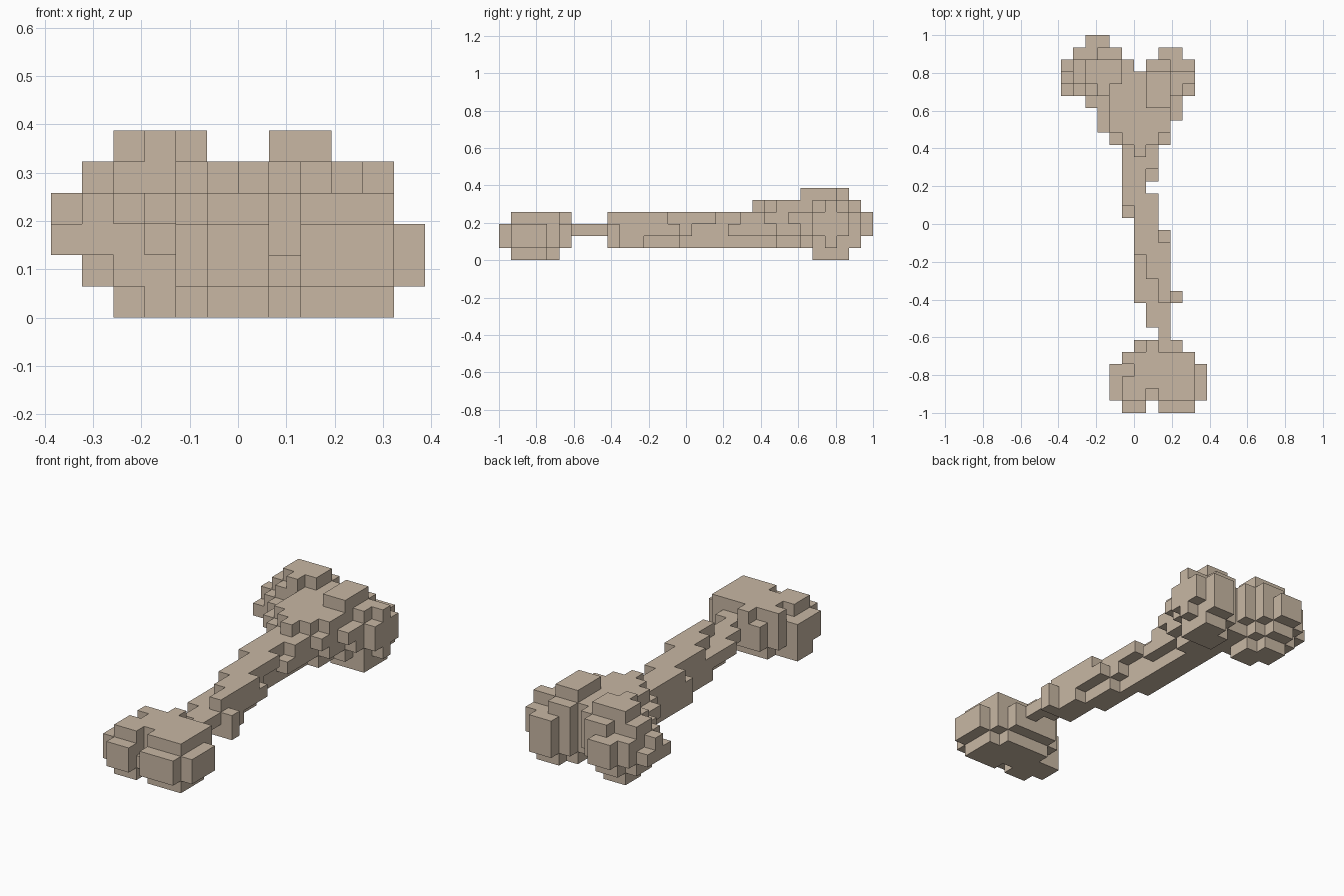
import bpy, bmesh
from mathutils import Vector

if "Cube" in bpy.data.objects:
    bpy.data.objects.remove(bpy.data.objects["Cube"], do_unlink=True)

S = 2 / 31                                  # block size
ORIGIN = Vector((-6 * S, -1, 0))

mat = bpy.data.materials.new("bone_tan")
mat.use_nodes = True
COLOUR = (0.58, 0.475, 0.368, 1)
mat.diffuse_color = COLOUR
bsdf = mat.node_tree.nodes["Principled BSDF"]
bsdf.inputs["Base Color"].default_value = COLOUR
bsdf.inputs["Roughness"].default_value = 0.9


def cells(boxes):
    """Grid cells in boxes given as inclusive x, y and z ranges."""
    return {(x, y, z) for a, b, c, d, e, f in boxes
            for x in range(a, b + 1) for y in range(c, d + 1) for z in range(e, f + 1)}


parts = {}

# Small knob at the front, with a groove and a chipped corner
parts["front_knob"] = cells([
    (4, 11, 1, 3, 1, 2), (5, 10, 1, 3, 3, 3), (5, 10, 4, 4, 1, 3),
    (6, 9, 5, 5, 1, 2), (7, 7, 5, 5, 3, 3), (5, 6, 0, 0, 1, 2), (8, 10, 0, 0, 1, 2),
    (5, 10, 1, 3, 0, 0), (4, 4, 2, 3, 0, 0), (6, 9, 4, 4, 0, 0),
]) - cells([(5, 5, 3, 3, 3, 3), (7, 7, 1, 1, 2, 3), (7, 7, 1, 1, 0, 0)])

# Slanting shaft, thin next to the front knob
parts["shaft"] = cells([
    (8, 8, 6, 6, 2, 2), (7, 8, 7, 8, 2, 2), (9, 9, 9, 9, 1, 2),
    (6, 8, 9, 14, 2, 2), (6, 7, 15, 15, 2, 2), (5, 6, 16, 18, 2, 2), (5, 7, 19, 20, 2, 2),
    (7, 8, 9, 11, 1, 1), (6, 7, 12, 14, 1, 1), (6, 6, 15, 15, 1, 1), (5, 6, 16, 20, 1, 1),
    (8, 8, 9, 10, 3, 3), (7, 8, 11, 12, 3, 3), (6, 8, 13, 13, 3, 3), (6, 7, 14, 16, 3, 3),
    (5, 7, 17, 17, 3, 3), (5, 6, 18, 19, 3, 3), (5, 7, 20, 20, 3, 3),
])

# Flaring neck between the shaft and the two back lobes
parts["back_neck"] = cells([
    (5, 7, 21, 21, 2, 3), (4, 8, 22, 22, 3, 3), (3, 8, 23, 23, 3, 3),
    (3, 9, 24, 24, 3, 3), (2, 9, 25, 25, 3, 3),
    (5, 7, 22, 22, 2, 2), (5, 8, 23, 23, 2, 2), (4, 8, 24, 24, 2, 2), (3, 9, 25, 25, 2, 2),
    (5, 6, 21, 22, 1, 1), (5, 7, 23, 24, 1, 1), (4, 8, 25, 25, 1, 1),
    (6, 6, 21, 21, 4, 4), (5, 7, 22, 22, 4, 4), (4, 8, 23, 25, 4, 4),
    (5, 6, 26, 27, 1, 4),
])

# Right back lobe
parts["right_back_lobe"] = cells([
    (1, 4, 26, 28, 2, 3), (0, 0, 26, 28, 2, 2), (0, 0, 27, 27, 3, 3), (5, 5, 28, 28, 2, 4),
    (1, 4, 29, 29, 2, 3), (2, 3, 30, 30, 2, 3),
    (2, 4, 26, 26, 1, 1), (1, 4, 27, 28, 1, 1), (2, 3, 29, 29, 1, 1),
    (2, 4, 26, 26, 4, 4), (1, 4, 27, 28, 4, 4), (3, 4, 29, 29, 4, 4),
    (2, 4, 27, 28, 5, 5), (3, 3, 26, 26, 5, 5),
    (3, 4, 26, 26, 0, 0), (2, 4, 27, 27, 0, 0), (2, 3, 28, 28, 0, 0),
])

# Left back lobe
parts["left_back_lobe"] = cells([
    (7, 10, 26, 28, 2, 3), (8, 9, 29, 29, 2, 3),
    (7, 9, 26, 26, 1, 1), (7, 10, 27, 27, 1, 1), (7, 9, 28, 28, 1, 1), (8, 9, 29, 29, 1, 1),
    (7, 9, 26, 26, 4, 4), (7, 10, 27, 27, 4, 4), (7, 8, 28, 28, 4, 4),
    (7, 8, 25, 27, 5, 5), (7, 9, 26, 27, 0, 0), (8, 9, 28, 28, 0, 0),
])

filled = set().union(*parts.values())


def build_part(name, blocks):
    """Skin only the exposed block sides, then merge flat areas."""
    bm = bmesh.new()
    for cell in sorted(blocks):
        for axis in range(3):
            for sign in (-1, 1):
                step = [0, 0, 0]
                step[axis] = sign
                if tuple(c + d for c, d in zip(cell, step)) in filled:
                    continue
                n = Vector(step)
                u = Vector([1 if i == (axis + 1) % 3 else 0 for i in range(3)])
                v = n.cross(u)
                mid = Vector(cell) + Vector((0.5, 0.5, 0.5)) + n / 2
                corners = [mid + (u * i + v * j) / 2
                           for i, j in ((-1, -1), (1, -1), (1, 1), (-1, 1))]
                bm.faces.new([bm.verts.new(ORIGIN + p * S) for p in corners])
    bmesh.ops.remove_doubles(bm, verts=bm.verts, dist=S / 100)
    bmesh.ops.dissolve_limit(bm, angle_limit=0.01, verts=bm.verts, edges=bm.edges)
    mesh = bpy.data.meshes.new(name)
    bm.to_mesh(mesh)
    bm.free()
    mesh.materials.append(mat)
    bpy.context.scene.collection.objects.link(bpy.data.objects.new(name, mesh))


for name, blocks in parts.items():
    build_part(name, blocks)
